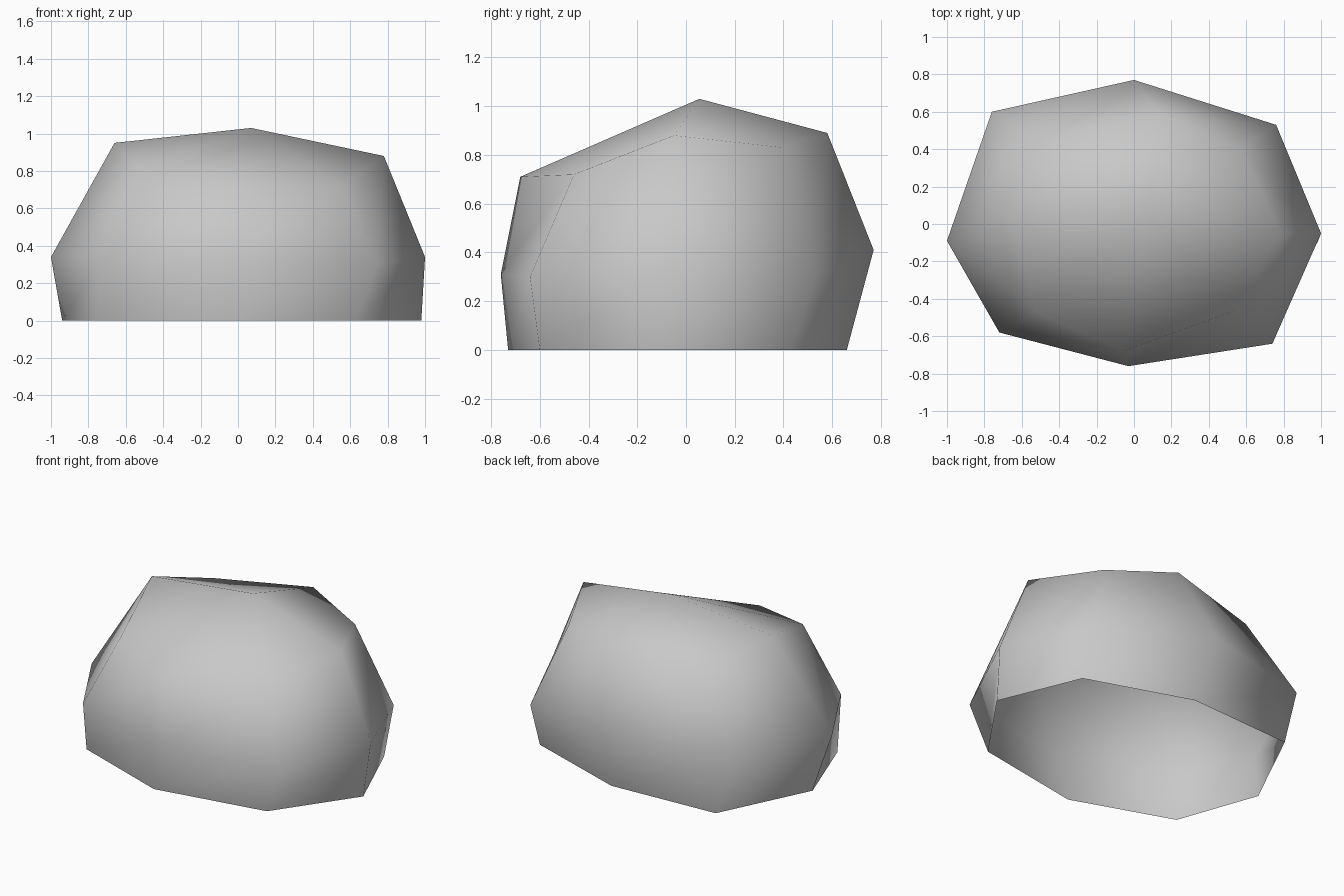
import bpy
import bmesh
from mathutils import Vector

# Remove the default cube if the scene has it
default_cube = bpy.data.objects.get("Cube")
if default_cube:
    bpy.data.objects.remove(default_cube, do_unlink=True)


def make_material(name, colour):
    material = bpy.data.materials.new(name)
    material.use_nodes = True
    material.diffuse_color = colour
    shader = material.node_tree.nodes["Principled BSDF"]
    shader.inputs["Base Color"].default_value = colour
    return material


# Eight-sided outlines of the boulder, each starting at the left (+x)
# and running round by the back, the right and the front
ground_outline = [
    (.98, -.1, 0), (.76, .43, 0), (.08, .66, 0), (-.65, .62, 0),
    (-.94, .03, 0), (-.75, -.5, 0), (-.1, -.73, 0), (.63, -.6, 0),
]
widest_outline = [
    (1, -.05, .34), (.76, .53, .3), (0, .77, .41), (-.76, .6, .39),
    (-1, -.09, .34), (-.72, -.58, .34), (-.03, -.76, .31), (.74, -.64, .3),
]
shoulder_outline = [
    (.78, -.05, .88), (.57, .4, .83), (.14, .58, .89), (-.49, .45, .83),
    (-.66, .05, .95), (-.52, -.47, .79), (-.06, -.68, .71), (.55, -.46, .72),
]
peak_point = Vector((.07, .055, 1.03))


def bridge_outlines(mesh_builder, lower, upper):
    """Join two outlines with a band of four-sided faces."""
    count = len(lower)
    for index in range(count):
        following = (index + 1) % count
        mesh_builder.faces.new((lower[index], lower[following],
                                upper[following], upper[index]))


def cap_outline(mesh_builder, outline, peak):
    """Close an outline with a fan of triangles up to the peak."""
    for index, corner in enumerate(outline):
        following = outline[(index + 1) % len(outline)]
        mesh_builder.faces.new((corner, following, peak))


# Boulder shell, left open underneath
builder = bmesh.new()
rings = [[builder.verts.new(point) for point in outline]
         for outline in (ground_outline, widest_outline, shoulder_outline)]
for lower_ring, upper_ring in zip(rings, rings[1:]):
    bridge_outlines(builder, lower_ring, upper_ring)
cap_outline(builder, rings[-1], builder.verts.new(peak_point))

# Smooth shading over the whole surface
for face in builder.faces:
    face.smooth = True

mesh = bpy.data.meshes.new("boulder")
builder.to_mesh(mesh)
builder.free()
mesh.materials.append(make_material("stone grey", (.58, .58, .58, 1)))

boulder = bpy.data.objects.new("boulder", mesh)
bpy.context.collection.objects.link(boulder)
